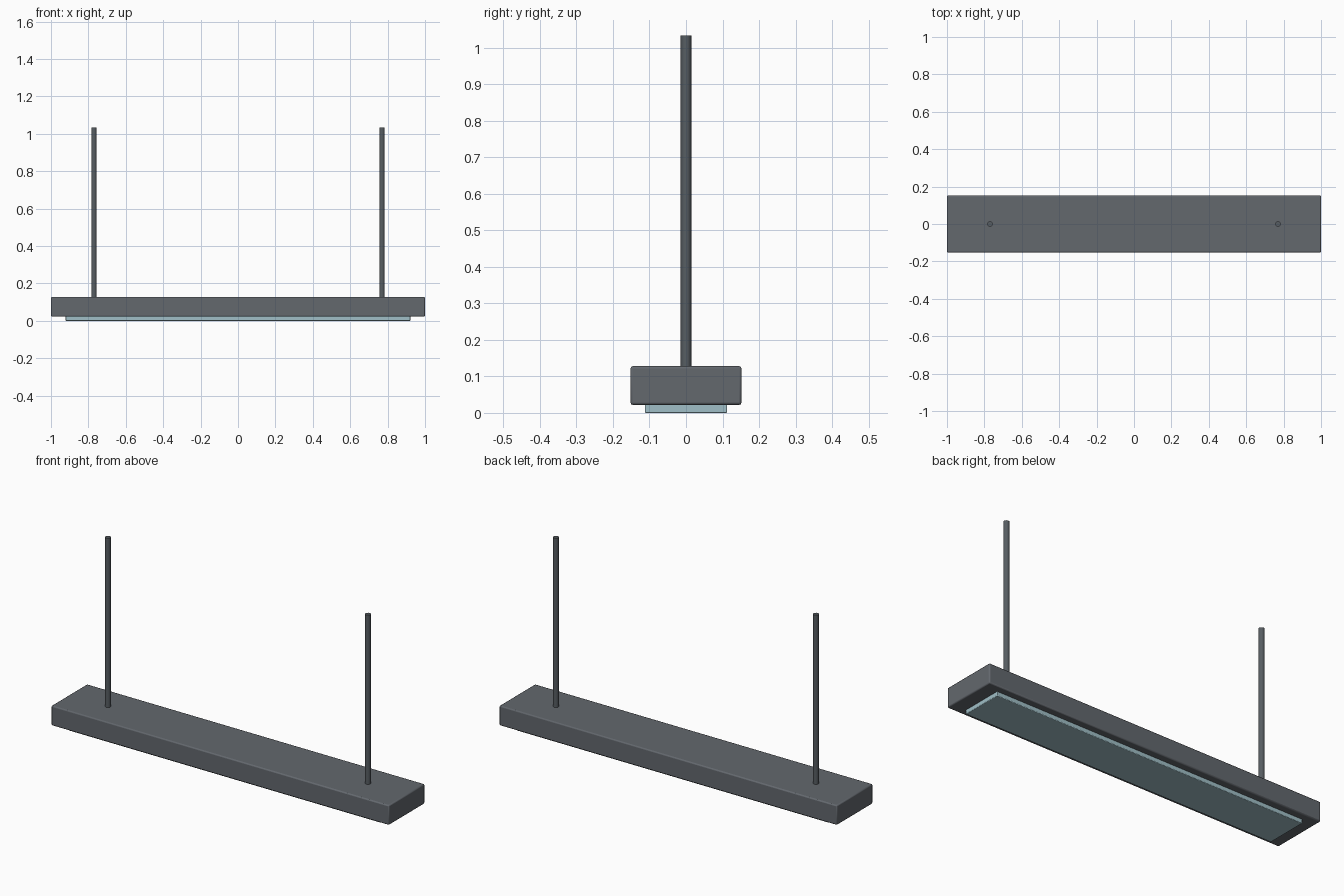
import bpy
import math

if "Cube" in bpy.data.objects:
    bpy.data.objects.remove(bpy.data.objects["Cube"])


def material(name, rgb):
    m = bpy.data.materials.new(name)
    m.diffuse_color = (*rgb, 1)
    m.use_nodes = True
    m.node_tree.nodes["Principled BSDF"].inputs["Base Color"].default_value = m.diffuse_color
    return m


housing_grey = material("housing grey", (0.125, 0.138, 0.155))
rod_grey = material("rod grey", (0.095, 0.11, 0.122))
pale_glass = material("pale glass", (0.35, 0.52, 0.57))


def finish(name, mat, bevel, segments):
    obj = bpy.context.object
    obj.name = name
    obj.data.materials.append(mat)
    if bevel:
        mod = obj.modifiers.new("soft edges", 'BEVEL')
        mod.width = bevel
        mod.segments = segments
        mod.limit_method = 'ANGLE'
        mod.angle_limit = math.radians(60)
    bpy.ops.object.shade_smooth_by_angle(angle=math.radians(35))


def box(name, size, z0, mat, bevel):
    bpy.ops.mesh.primitive_cube_add(size=1, location=(0, 0, z0 + size[2] / 2))
    bpy.context.object.scale = size
    bpy.ops.object.transform_apply(location=False, rotation=False, scale=True)
    finish(name, mat, bevel, 2)


# Long rectangular housing
box("housing", (2.0, 0.304, 0.106), 0.022, housing_grey, 0.006)

# Light diffuser panel, sunk slightly into the underside
box("diffuser", (1.842, 0.226, 0.03), 0.0, pale_glass, 0.003)

# Hanging rods
for side, x in (("left", -0.77), ("right", 0.77)):
    z0, z1 = 0.12, 1.034
    bpy.ops.mesh.primitive_cylinder_add(vertices=12, radius=0.0145, depth=z1 - z0,
                                        location=(x, 0, (z0 + z1) / 2))
    finish(side + "_rod", rod_grey, 0, 1)
